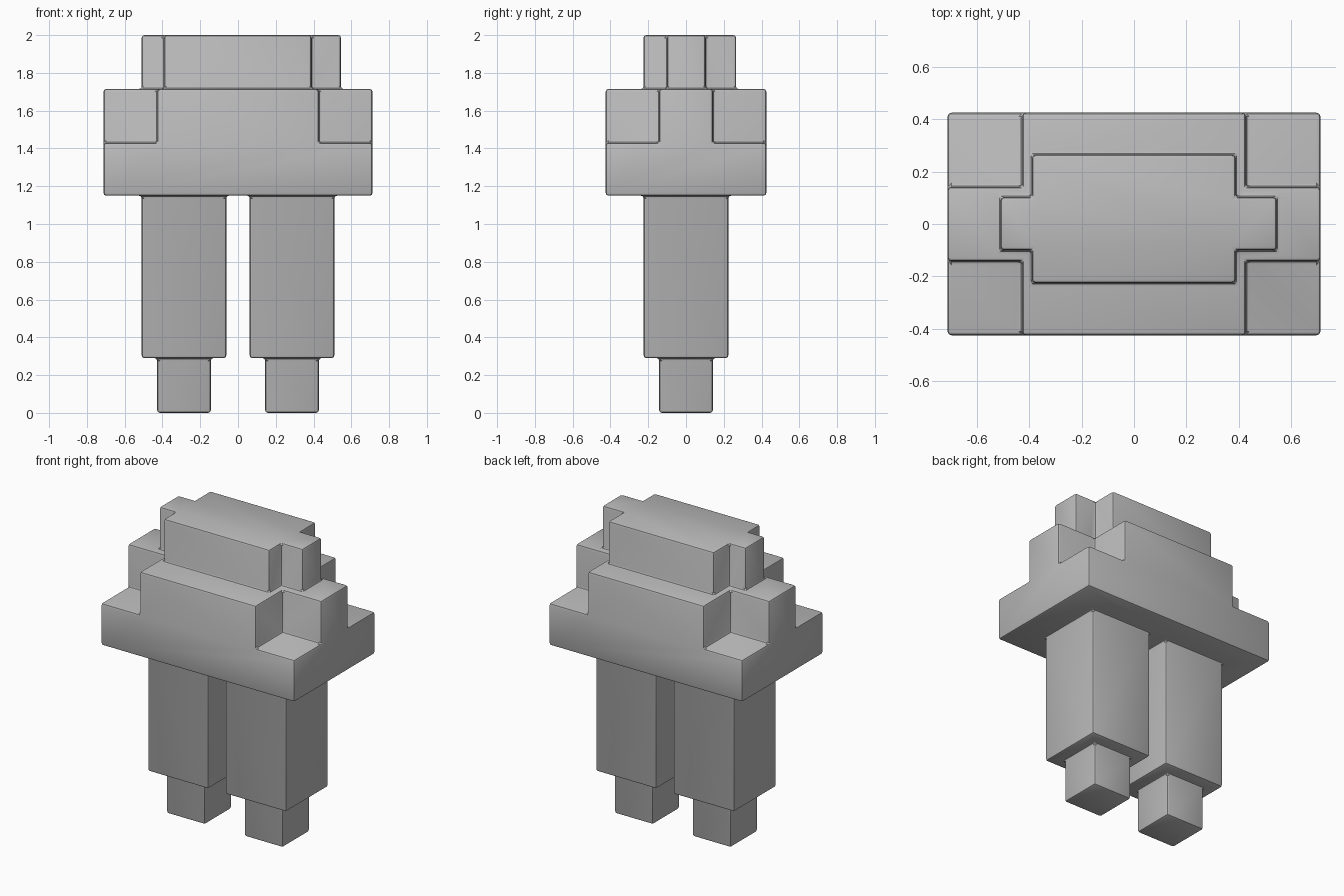
import bpy
from mathutils import Vector

if "Cube" in bpy.data.objects:
    bpy.data.objects.remove(bpy.data.objects["Cube"])

grey = bpy.data.materials.new("plain_grey")
grey.diffuse_color = (0.5, 0.5, 0.5, 1)
grey.use_nodes = True
grey.node_tree.nodes["Principled BSDF"].inputs["Base Color"].default_value = grey.diffuse_color


def box(name, x0, x1, y0, y1, z0, z1):
    """Axis-aligned block given by its extents."""
    bpy.ops.mesh.primitive_cube_add(size=1)
    ob = bpy.context.object
    ob.name = name
    lo, size = Vector((x0, y0, z0)), Vector((x1 - x0, y1 - y0, z1 - z0))
    for v in ob.data.vertices:
        v.co = [lo[i] + (v.co[i] + 0.5) * size[i] for i in range(3)]
    ob.data.materials.append(grey)
    return ob


# Torso: wide slab with a cross-shaped tier on top
body = box("blocky_figure", -0.712, 0.712, -0.425, 0.425, 1.15, 1.43)
blocks = [
    box("torso_core", -0.427, 0.427, -0.425, 0.425, 1.25, 1.715),
    box("shoulders", -0.712, 0.712, -0.142, 0.142, 1.25, 1.715),
    # Head: core with an ear block on each side
    box("head_core", -0.39, 0.388, -0.225, 0.265, 1.6, 2.0),
    box("ears", -0.51, 0.545, -0.1, 0.103, 1.6, 2.0),
]
# Legs and feet
for side, cx in (("left", -0.286), ("right", 0.286)):
    blocks.append(box(side + "_leg", cx - 0.224, cx + 0.224, -0.224, 0.224, 0.29, 1.25))
    blocks.append(box(side + "_foot", cx - 0.142, cx + 0.142, -0.142, 0.142, 0.0, 0.4))

# Fuse all blocks into one solid
for b in blocks:
    m = body.modifiers.new("join_" + b.name, 'BOOLEAN')
    m.operation, m.solver, m.object = 'UNION', 'EXACT', b
    b.hide_render = True
    b.hide_set(True)

# Clean flat areas, then round every edge
flat = body.modifiers.new("flatten", 'DECIMATE')
flat.decimate_type = 'DISSOLVE'
flat.angle_limit = 0.02
bevel = body.modifiers.new("rounded_edges", 'BEVEL')
bevel.width = 0.014
bevel.segments = 2
bevel.limit_method = 'ANGLE'

# Bake the fused mesh and drop the helper blocks
mesh = bpy.data.meshes.new_from_object(body.evaluated_get(bpy.context.evaluated_depsgraph_get()))
body.modifiers.clear()
body.data = mesh
for b in blocks:
    bpy.data.objects.remove(b)
bpy.ops.object.select_all(action='DESELECT')
body.select_set(True)
bpy.context.view_layer.objects.active = body
bpy.ops.object.shade_smooth_by_angle()
